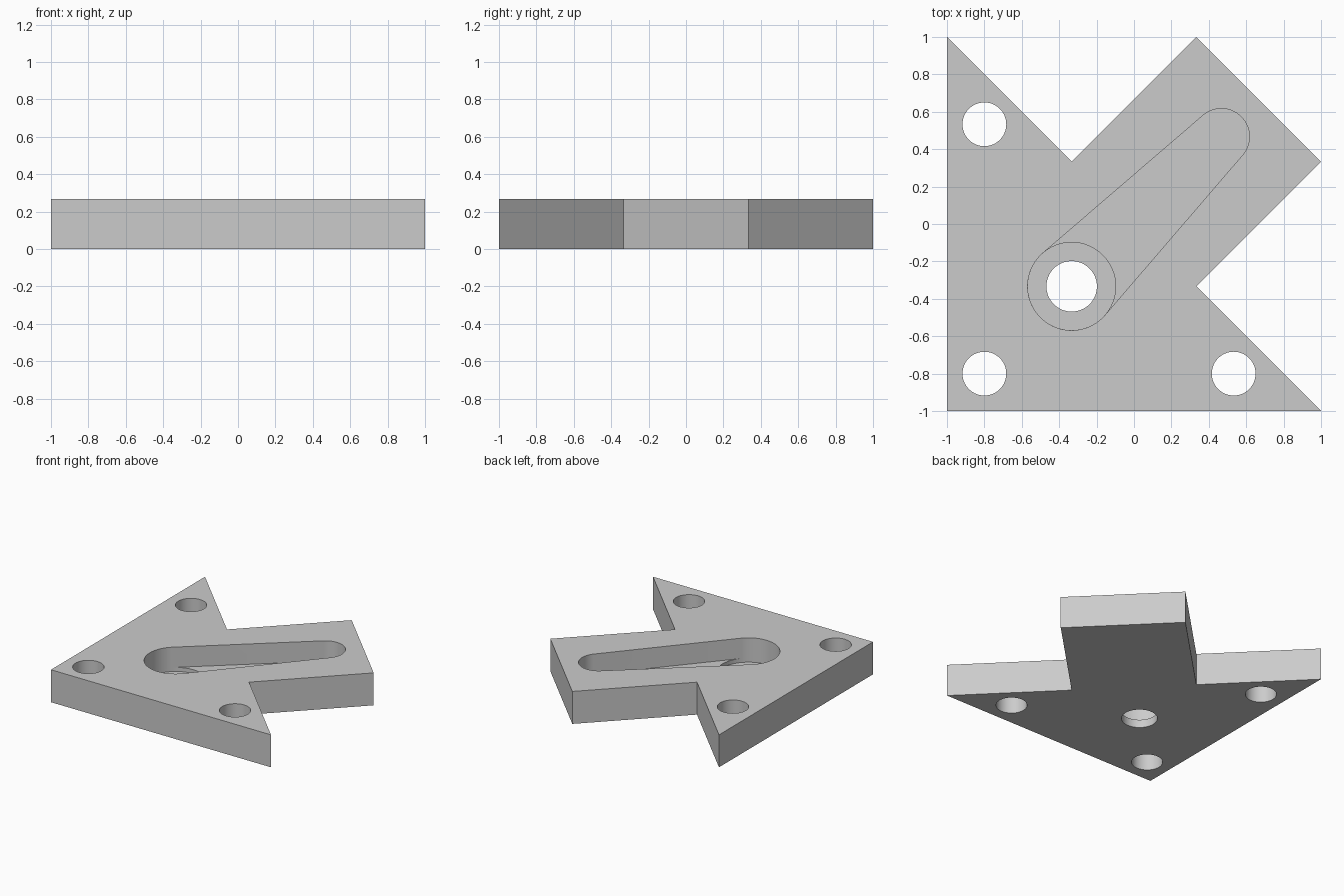
import bpy
import bmesh
from math import cos, sin, pi, radians, acos, hypot, atan2

if "Cube" in bpy.data.objects:
    bpy.data.objects.remove(bpy.data.objects["Cube"], do_unlink=True)

THICK = 4 / 15
grey = bpy.data.materials.new("plain_grey")
grey.use_nodes = True
grey.diffuse_color = (0.6, 0.6, 0.6, 1)
grey.node_tree.nodes["Principled BSDF"].inputs["Base Color"].default_value = (0.6, 0.6, 0.6, 1)


def arc(center, radius, start=0, end=2 * pi, steps=64):
    """Points along an arc; the end point is left out for a full circle."""
    full = abs(end - start - 2 * pi) < 1e-6
    count = steps if full else steps + 1
    return [(center[0] + radius * cos(start + (end - start) * i / steps),
             center[1] + radius * sin(start + (end - start) * i / steps)) for i in range(count)]


def prism(name, outline, bottom, top):
    """Extrude a flat outline between two heights."""
    bm = bmesh.new()
    face = bm.faces.new([bm.verts.new((x, y, bottom)) for x, y in outline])
    result = bmesh.ops.extrude_face_region(bm, geom=[face])
    verts = [v for v in result["geom"] if isinstance(v, bmesh.types.BMVert)]
    bmesh.ops.translate(bm, verts=verts, vec=(0, 0, top - bottom))
    bmesh.ops.recalc_face_normals(bm, faces=bm.faces)
    mesh = bpy.data.meshes.new(name)
    bm.to_mesh(mesh)
    bm.free()
    mesh.materials.append(grey)
    obj = bpy.data.objects.new(name, mesh)
    bpy.context.collection.objects.link(obj)
    return obj


# Arrow-shaped plate
third = 1 / 3
plate = prism("arrow_plate", [(-1, -1), (1, -1), (third, -third), (1, third),
                              (third, 1), (-third, third), (-1, 1)], 0, THICK)

# Tapered slot outline wrapping a large and a small circle
hub, tip = (-third, -third), (0.467, 0.467)
hub_r, tip_r = 0.235, 0.15
dx, dy = tip[0] - hub[0], tip[1] - hub[1]
axis = atan2(dy, dx)
spread = acos((hub_r - tip_r) / hypot(dx, dy))
slot = (arc(tip, tip_r, axis - spread, axis + spread, 32)
        + arc(hub, hub_r, axis + spread, axis + 2 * pi - spread, 40))

# Cutters: slot, deeper round recess, centre hole and three screw holes
above, below = THICK + 0.1, -0.1
cutters = [prism("slot_cutter", slot, THICK - 0.167, above),
           prism("recess_cutter", arc(hub, hub_r), THICK - 0.2, above),
           prism("centre_hole_cutter", arc(hub, 0.135), below, above)]
for i, spot in enumerate([(-0.8, -0.8), (0.533, -0.8), (-0.8, 0.533)]):
    cutters.append(prism(f"screw_hole_cutter_{i + 1}", arc(spot, 0.117), below, above))

bpy.context.view_layer.objects.active = plate
plate.select_set(True)
for cutter in cutters:
    mod = plate.modifiers.new(cutter.name, "BOOLEAN")
    mod.operation = "DIFFERENCE"
    mod.solver = "EXACT"
    mod.object = cutter
    bpy.ops.object.modifier_apply(modifier=mod.name)
    bpy.data.objects.remove(cutter, do_unlink=True)

# Smooth hole walls, crisp rims
bpy.ops.object.shade_smooth_by_angle(angle=radians(30))
